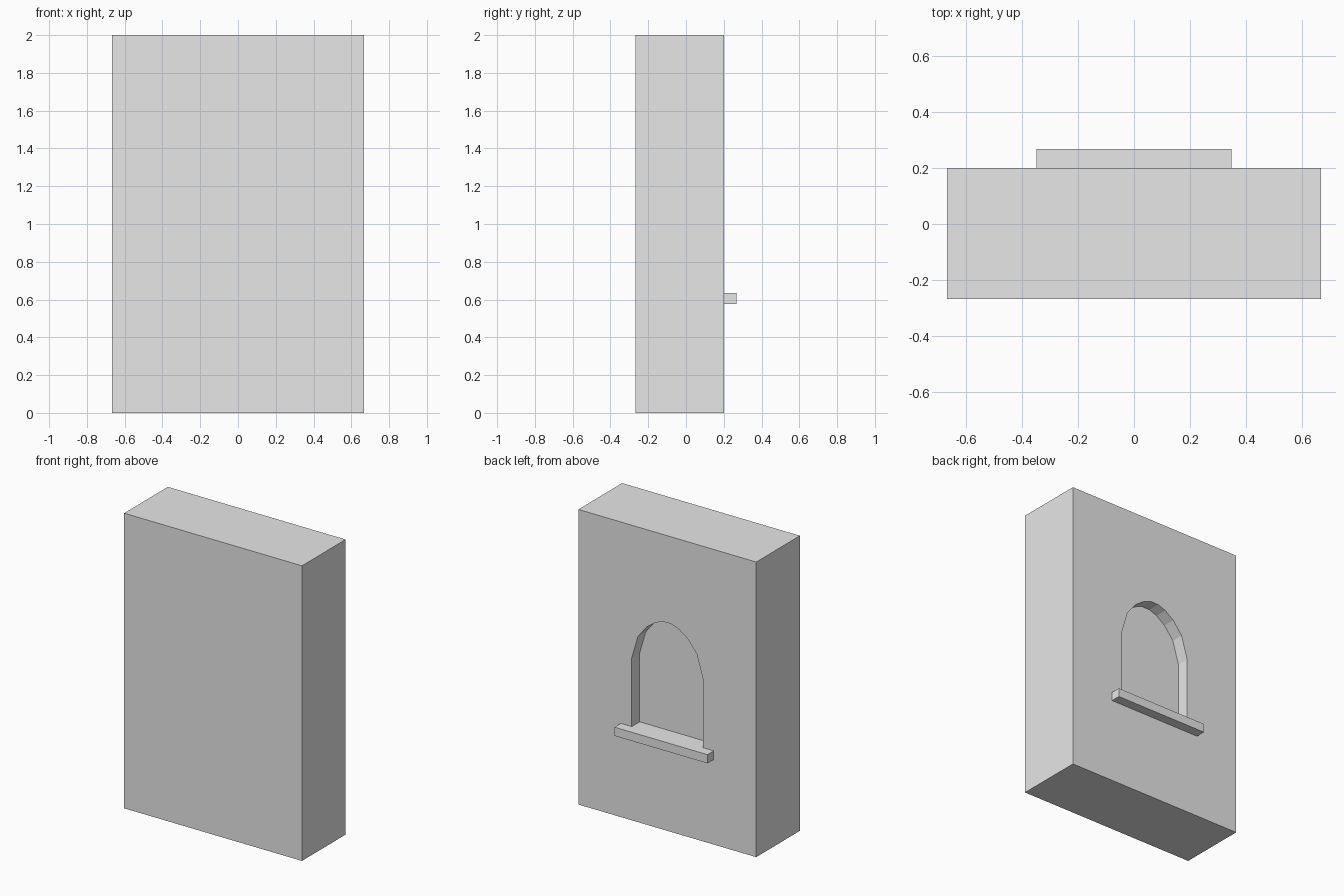
import bpy, bmesh

if "Cube" in bpy.data.objects:
    bpy.data.objects.remove(bpy.data.objects["Cube"])

grey = bpy.data.materials.new("light_grey")
grey.diffuse_color = (0.8, 0.8, 0.8, 1.0)
grey.use_nodes = True
grey.node_tree.nodes["Principled BSDF"].inputs["Base Color"].default_value = grey.diffuse_color


def prism(name, outline, y0, y1):
    """Extrude an x-z outline along y."""
    bm = bmesh.new()
    face = bm.faces.new([bm.verts.new((x, y0, z)) for x, z in outline])
    ext = bmesh.ops.extrude_face_region(bm, geom=[face])["geom"]
    bmesh.ops.translate(bm, vec=(0, y1 - y0, 0),
                        verts=[v for v in ext if isinstance(v, bmesh.types.BMVert)])
    bmesh.ops.recalc_face_normals(bm, faces=bm.faces)
    mesh = bpy.data.meshes.new(name)
    bm.to_mesh(mesh)
    bm.free()
    mesh.materials.append(grey)
    obj = bpy.data.objects.new(name, mesh)
    bpy.context.collection.objects.link(obj)
    return obj


def rect(x, z0, z1):
    return [(-x, z0), (x, z0), (x, z1), (-x, z1)]


BACK = 0.2          # wall plane that carries the niche
SILL_TOP = 0.635

# Wall block
wall = prism("wall", rect(0.6667, 0, 2), -0.267, BACK)

# Arched niche cut into the wall, level with the top of the sill
half = [(0.267, SILL_TOP), (0.267, 1.1), (0.221, 1.257),
        (0.153, 1.342), (0.088, 1.388), (0.03, 1.41)]
arch = half + [(-x, z) for x, z in reversed(half)]
cutter = prism("niche_cutter", arch, BACK - 0.085, BACK + 0.1)
cutter.hide_render = True
cutter.hide_viewport = True
cut = wall.modifiers.new("niche", "BOOLEAN")
cut.operation = "DIFFERENCE"
cut.solver = "EXACT"
cut.object = cutter

# Window sill
prism("sill", rect(0.348, 0.576, SILL_TOP), BACK, 0.267)
